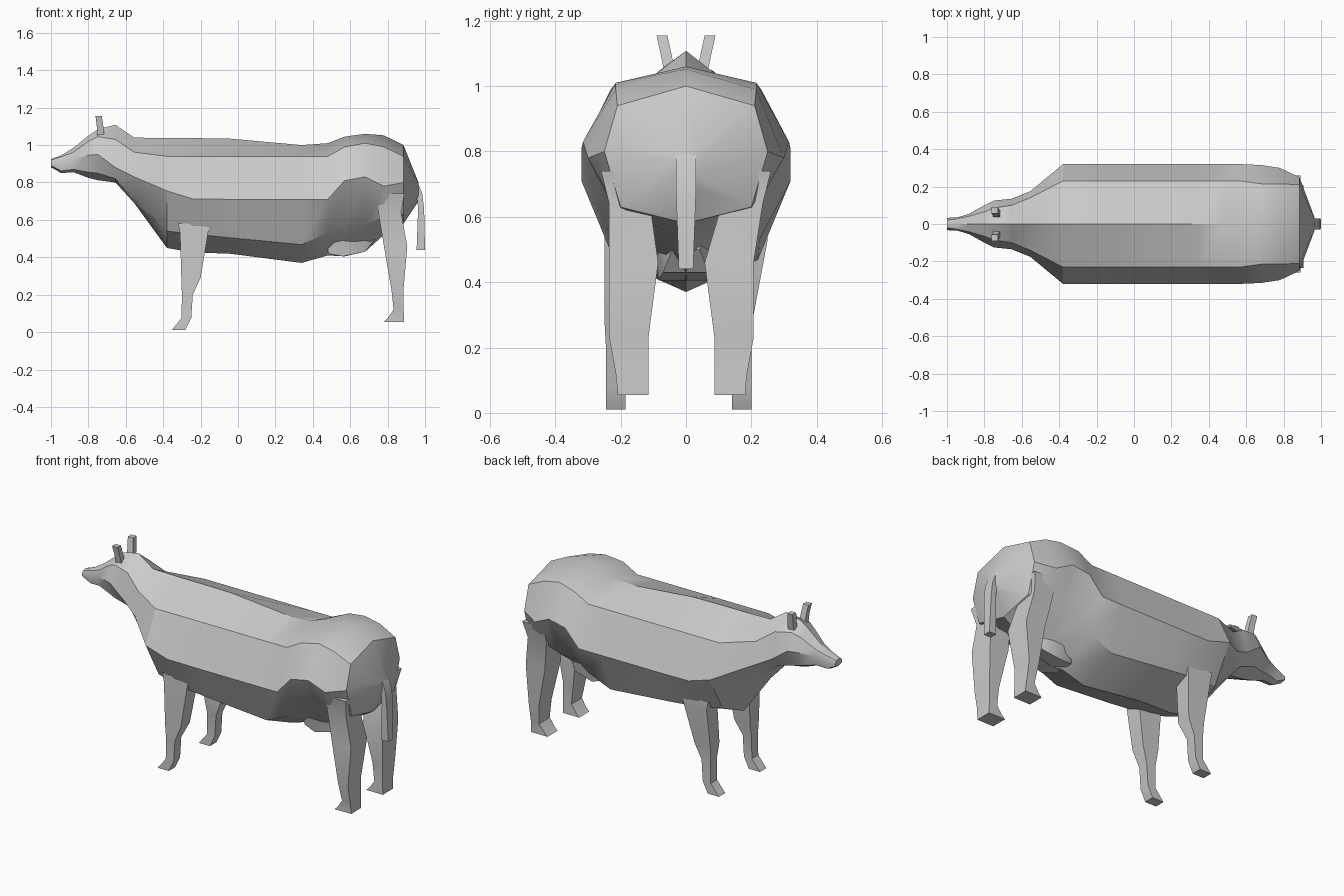
import bpy, bmesh, math

grey = bpy.data.materials.new("plain grey")
grey.diffuse_color = (0.6, 0.6, 0.6, 1)


def loft(name, rings, angle=30):
    """Skin a list of equally sized point rings and cap both ends."""
    bm = bmesh.new()
    loops = [[bm.verts.new(p) for p in ring] for ring in rings]
    n = len(loops[0])
    for a, b in zip(loops, loops[1:]):
        for i in range(n):
            j = (i + 1) % n
            bm.faces.new((a[i], a[j], b[j], b[i]))
    bm.faces.new(loops[0])
    bm.faces.new(loops[-1])
    bmesh.ops.recalc_face_normals(bm, faces=bm.faces)
    mesh = bpy.data.meshes.new(name)
    bm.to_mesh(mesh)
    bm.free()
    obj = bpy.data.objects.new(name, mesh)
    bpy.context.collection.objects.link(obj)
    mesh.materials.append(grey)
    bpy.ops.object.select_all(action='DESELECT')
    obj.select_set(True)
    bpy.context.view_layer.objects.active = obj
    bpy.ops.object.shade_smooth_by_angle(angle=math.radians(angle))
    return obj


def section(x, top, ys, zs, yw, zw, yl, zl, bottom):
    """Eight-sided mirrored section: ridge, shoulder, widest, lower, keel."""
    side = [(ys, zs), (yw, zw), (yl, zl)]
    return ([(x, 0, top)] + [(x, y, z) for y, z in side] + [(x, 0, bottom)]
            + [(x, -y, z) for y, z in reversed(side)])


def box_ring(z, x0, x1, y0, y1):
    return [(x0, y0, z), (x1, y0, z), (x1, y1, z), (x0, y1, z)]


# Head and trunk in one skin, from muzzle to rump
head = [
    (-1.00, .925, .020, .920, .033, .905, .030, .890, .882),
    (-.945, .945, .028, .937, .035, .900, .030, .862, .850),
    (-.88, .985, .042, .962, .055, .925, .042, .870, .855),
    (-.80, 1.05, .065, 1.02, .100, .945, .065, .855, .825),
    (-.75, 1.085, .085, 1.045, .125, .950, .085, .850, .812),
]
trunk = [
    (-.655, 1.108, .10, 1.03, .135, .88, .08, .82, .80),
    (-.555, 1.04, .14, .962, .175, .83, .11, .71, .69),
    (-.38, 1.037, .23, .94, .32, .755, .20, .54, .45),
    (-.24, 1.037, .23, .94, .32, .712, .23, .525, .425),
    (-.05, 1.035, .23, .94, .32, .71, .23, .505, .42),
    (.34, 1.0, .23, .94, .32, .71, .22, .468, .37),
    (.48, 1.01, .23, .94, .32, .71, .225, .53, .41),
    (.57, 1.045, .23, .99, .32, .81, .21, .58, .405),
    (.68, 1.06, .215, 1.01, .315, .83, .19, .57, .43),
    (.78, 1.052, .215, .99, .30, .78, .21, .62, .52),
    (.885, 1.0, .21, .94, .25, .80, .20, .63, .58),
    (.965, .80, .03, .795, .035, .77, .03, .73, .70),
]
loft("body", [section(*s) for s in head + trunk])

# Legs as stacked boxes: z, x range, y range; feet point forward
hind = [(.74, .75, .89, .14, .26), (.64, .75, .872, .11, .235),
        (.46, .78, .905, .085, .235), (.23, .82, .885, .115, .235),
        (.12, .832, .885, .115, .215), (.075, .80, .888, .115, .21),
        (.055, .78, .888, .115, .21)]
fore = [(.58, -.32, -.15, .15, .25), (.53, -.31, -.16, .15, .25),
        (.29, -.303, -.20, .165, .25), (.20, -.30, -.242, .185, .245),
        (.075, -.302, -.25, .185, .245), (.01, -.355, -.282, .185, .245)]
for side, label in ((-1, "right"), (1, "left")):
    for name, rings, foot in (("hind_leg", hind, .055), ("fore_leg", fore, .0)):
        pts = []
        for z, x0, x1, y0, y1 in rings:
            # the far pair stands slightly closer together
            shift = (.028 if name == "hind_leg" else .045) if side > 0 and z < .5 else 0
            pts.append(box_ring(z, x0, x1, side * (y0 - shift), side * (y1 - shift)))
        loft(f"{label}_{name}", pts)

    # Small slanted horn
    loft(f"{label}_horn", [
        box_ring(1.05, -.755, -.715, side * .035, side * .068),
        box_ring(1.10, -.755, -.72, side * .045, side * .078),
        box_ring(1.155, -.762, -.728, side * .057, side * .09)])

# Hanging tail
loft("tail", [
    box_ring(.79, .945, .965, -.03, .03), box_ring(.74, .955, .985, -.03, .03),
    box_ring(.66, .963, .995, -.03, .03), box_ring(.44, .955, 1.0, -.022, .022)])

# Udder between the hind legs
loft("udder", [
    [(x, y, z) for y, z in ((-w, top), (w, top), (w * .7, low), (-w * .7, low))]
    for x, w, top, low in ((.48, .09, .56, .42), (.56, .12, .58, .405),
                           (.68, .10, .58, .43), (.735, .06, .58, .50))])
